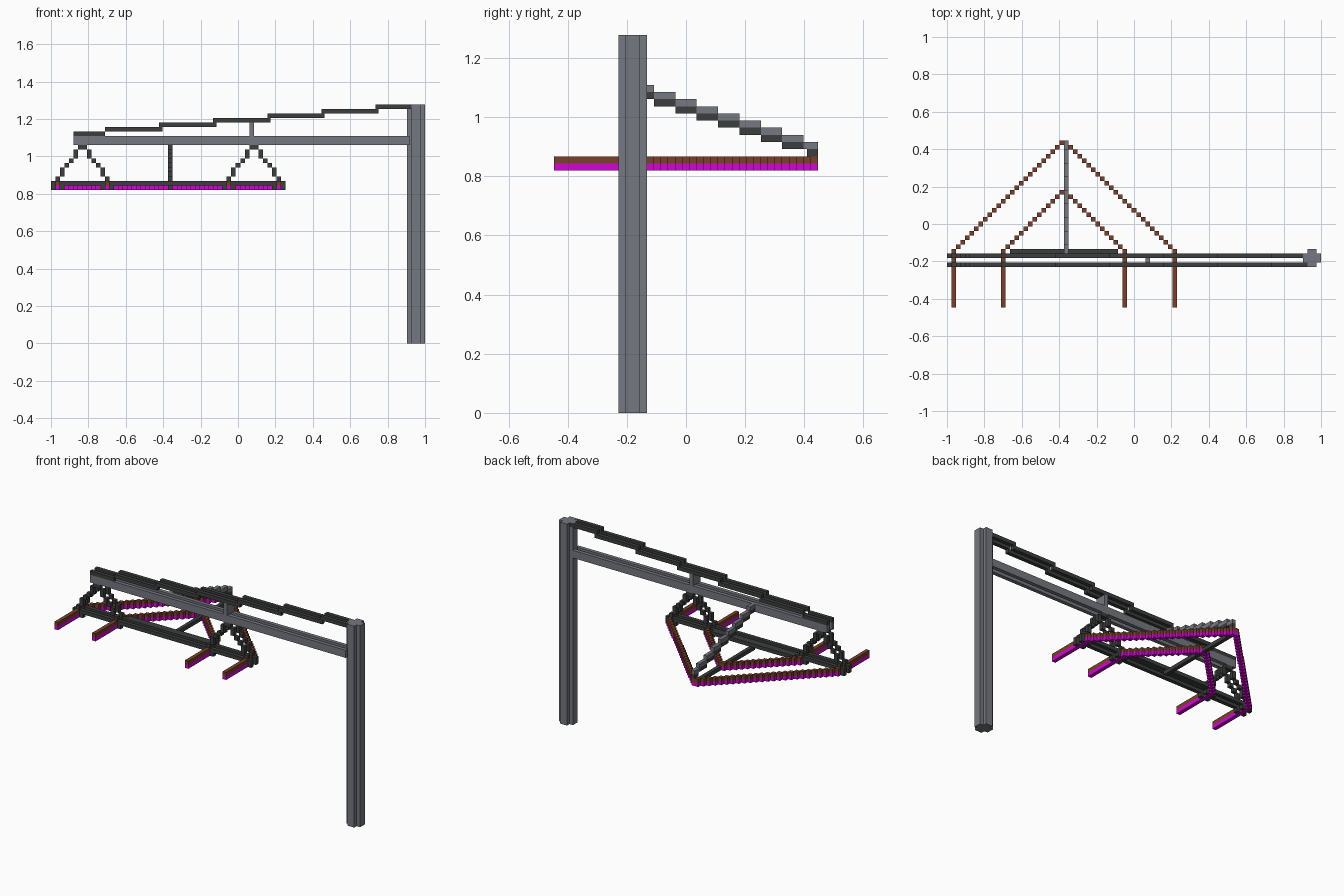
import bpy, bmesh
from mathutils import Matrix, Vector

cube = bpy.data.objects.get("Cube")
if cube:
    bpy.data.objects.remove(cube, do_unlink=True)

U = 2 / 83                      # size of one block
ORIGIN = Vector((-41.5, -18.5, 0))


def material(name, srgb):
    lin = [((c + 0.055) / 1.055) ** 2.4 if c > 0.04 else c / 12.92 for c in srgb] + [1]
    m = bpy.data.materials.new(name)
    m.use_nodes = True
    m.diffuse_color = lin
    m.node_tree.nodes["Principled BSDF"].inputs["Base Color"].default_value = lin
    return m


GREY = material("steel grey", (0.46, 0.47, 0.50))
DARK = material("dark iron", (0.235, 0.245, 0.24))
BROWN = material("rust brown", (0.48, 0.25, 0.17))
MAGENTA = material("magenta", (0.82, 0.02, 0.82))


def part(name, mat, boxes):
    """One object from boxes given in blocks: (x0, x1, y0, y1, z0, z1)."""
    bm = bmesh.new()
    for x0, x1, y0, y1, z0, z1 in boxes:
        centre = Vector((x0 + x1, y0 + y1, z0 + z1)) / 2 + ORIGIN
        size = Matrix.Diagonal((x1 - x0, y1 - y0, z1 - z0, 1 / U)) * U
        bmesh.ops.create_cube(bm, size=1, matrix=Matrix.Translation(centre * U) @ size)
    mesh = bpy.data.meshes.new(name)
    bm.to_mesh(mesh)
    bm.free()
    mesh.materials.append(mat)
    obj = bpy.data.objects.new(name, mesh)
    bpy.context.collection.objects.link(obj)
    return obj


def prism(name, mat, outline, height):
    """Upright prism from a plan outline in blocks."""
    bm = bmesh.new()
    face = bm.faces.new([bm.verts.new((Vector((x, y, 0)) + ORIGIN) * U) for x, y in outline])
    top = bmesh.ops.extrude_face_region(bm, geom=[face])["geom"]
    bmesh.ops.translate(bm, vec=(0, 0, height * U),
                        verts=[v for v in top if isinstance(v, bmesh.types.BMVert)])
    bmesh.ops.recalc_face_normals(bm, faces=bm.faces)
    mesh = bpy.data.meshes.new(name)
    bm.to_mesh(mesh)
    bm.free()
    mesh.materials.append(mat)
    bpy.context.collection.objects.link(bpy.data.objects.new(name, mesh))


ROWS = (9, 11)                  # the two parallel rows of rails
ARMS = (1, 12, 39, 50)          # contact arm positions

# Post with a cross-shaped plan
prism("post", GREY, [(80, 9), (82, 9), (82, 10), (83, 10), (83, 12), (82, 12),
                     (82, 13), (80, 13), (80, 12), (79, 12), (79, 10), (80, 10)], 53)

# Boom and the stepped stay above it
part("boom", GREY, [(5, 79.5, j, j + 1, 44, 46) for j in ROWS])
steps = [(5, 12)] + [(12 * n, 12 * n + 12.7) for n in range(1, 6)] + [(72, 80)]
part("stepped_stay", DARK, [(a, b, j, j + 1, 46 + n, 47 + n)
                            for n, (a, b) in enumerate(steps) for j in ROWS])
part("stay_link", GREY, [(44, 45, 9, 12, 46, 49)])

# Lower rails, broken where the arms pass through
spans = [(0, 1), (2, 12), (13, 39), (40, 50), (51, 52)]
part("lower_rails", DARK, [(a, b, j, j + 1, 35, 36) for a, b in spans for j in ROWS])
part("arm_clamps", DARK, [(i + d, i + d + 1, j, j + 1, 34, 35)
                          for i in ARMS for d in (-1, 1) for j in ROWS])
part("rear_crossbar", DARK, [(14, 38, 12, 13, 35, 36)])

# Inverted V hangers between boom and lower rails
hanger = []
for left, right in ((1, 12), (39, 50)):
    for n in range(8):
        shift = round(n * 5 / 7)
        for x in (left + shift, right - shift):
            hanger += [(x, x + 1, j, j + 1, 36 + n, 37 + n) for j in ROWS]
part("v_hangers", DARK, hanger)

# Front arms and diagonal arms that meet at the back, in two layers
for name, mat, z in (("upper", BROWN, 35), ("lower", MAGENTA, 34)):
    part("front_arms_" + name, mat, [(i, i + 1, 0, 12, z, z + 1) for i in ARMS])
    diagonals = []
    for left, right, count in ((1, 50, 25), (12, 39, 14)):
        for n in range(count):
            for x in (left + n, right - n):
                diagonals.append((x, x + 1, 12 + n, 13 + n, z, z + 1))
    part("diagonal_arms_" + name, mat, diagonals)

# Stepped mast running back and down to the apex
mast = [(26, 27, 12, 14, 45, 46)]
mast += [(26, 27, 14 + 3 * n, 17 + 3 * n, 44 - n, 45 - n) for n in range(7)]
mast += [(26, 27, 35, 37, 37, 38)]
part("stepped_mast", GREY, mast)
under = [(26, 27, 12, 14, 44, 45)]
under += [(26, 27, 14 + 3 * n, 17 + 3 * n, 43 - n, 44 - n) for n in range(7)]
under += [(26, 27, 35.5, 37, 36, 37)]
part("mast_underside", DARK, under)

# Low spine between the crossbar and the apex
part("spine", DARK, [(26, 27, 12, 25, 34, 35), (26, 27, 26, 36, 34, 35)])
